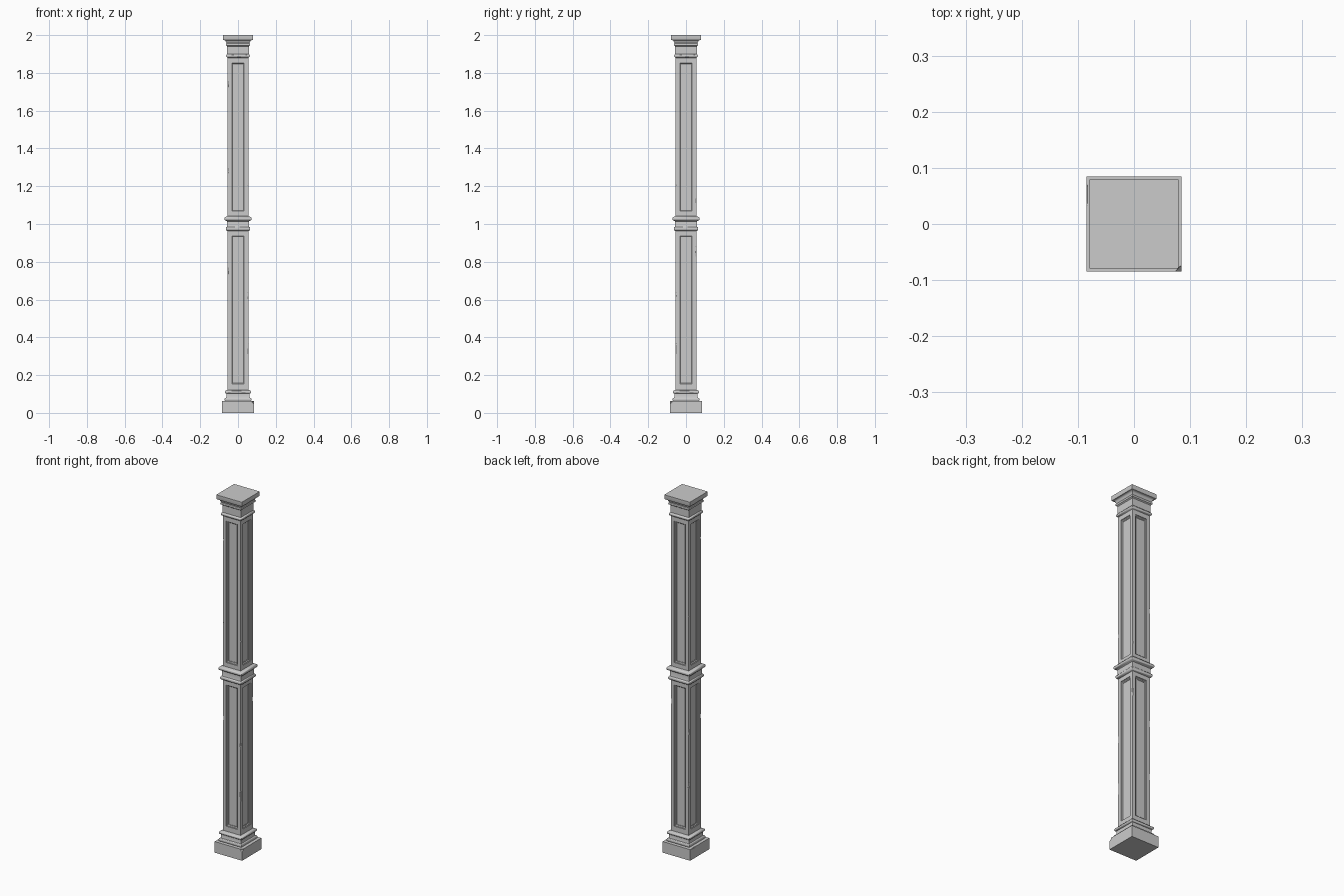
import bpy, bmesh, random
from math import sin, cos, pi, radians
from mathutils import Matrix, Vector

if "Cube" in bpy.data.objects:
    bpy.data.objects.remove(bpy.data.objects["Cube"])

random.seed(4)


def to_object(bm, name):
    bmesh.ops.recalc_face_normals(bm, faces=bm.faces)
    mesh = bpy.data.meshes.new(name)
    bm.to_mesh(mesh)
    bm.free()
    ob = bpy.data.objects.new(name, mesh)
    bpy.context.collection.objects.link(ob)
    return ob


def square_sweep(name, profile):
    """Sweep a (half width, z) profile around a square, capped both ends."""
    bm = bmesh.new()
    rings = [[bm.verts.new((sx * r, sy * r, z))
              for sx, sy in ((-1, -1), (1, -1), (1, 1), (-1, 1))] for r, z in profile]
    for a, b in zip(rings, rings[1:]):
        for i in range(4):
            j = (i + 1) % 4
            bm.faces.new((a[i], a[j], b[j], b[i]))
    bm.faces.new(rings[0][::-1])
    bm.faces.new(rings[-1])
    return to_object(bm, name)


def bead(inner, outer, z0, z1, n=5):
    """Rounded moulding profile bulging from inner to outer."""
    h = (z1 - z0) / 2
    return [(inner + (outer - inner) * cos(t), z0 + h + h * sin(t))
            for t in (-pi / 2 + pi * i / n for i in range(n + 1))]


def cut(target, cutter):
    cutter.hide_render = True
    m = target.modifiers.new("cut", 'BOOLEAN')
    m.operation, m.solver, m.object = 'DIFFERENCE', 'EXACT', cutter
    bpy.context.view_layer.objects.active = target
    bpy.ops.object.modifier_apply(modifier=m.name)
    bpy.data.objects.remove(cutter)


def panel_cutter(name, z0, z1):
    """Stepped, bevelled recess on all four sides."""
    bm = bmesh.new()
    zc, hz = (z0 + z1) / 2, (z1 - z0) / 2
    steps = ((0, -0.065), (0, -0.051), (0.003, -0.051), (0.007, -0.047), (0.010, -0.047), (0.010, -0.045))
    for k in range(4):
        rings = []
        for inset, y in steps:
            w, h = 0.035 - inset, hz - inset
            rings.append([bm.verts.new((sx * w, y, zc + sz * h))
                          for sx, sz in ((-1, -1), (1, -1), (1, 1), (-1, 1))])
        for a, b in zip(rings, rings[1:]):
            for i in range(4):
                j = (i + 1) % 4
                bm.faces.new((a[i], a[j], b[j], b[i]))
        bm.faces.new(rings[0])
        bm.faces.new(rings[-1])
        bmesh.ops.rotate(bm, verts=bm.verts, cent=(0, 0, 0), matrix=Matrix.Rotation(pi / 2, 3, 'Z'))
    return to_object(bm, name)


def chip_cutter(name, chips):
    """Faceted lumps that bite into edges: (position, half size) pairs."""
    bm = bmesh.new()
    for pos, size in chips:
        new = bmesh.ops.create_icosphere(bm, subdivisions=1, radius=1)["verts"]
        for v in new:
            s = random.uniform(0.8, 1.1)
            v.co = Vector(pos) + Vector([c * d * s for c, d in zip(v.co, size)])
    return to_object(bm, name)


# Shaft with recessed panels
S = 0.055
shaft = square_sweep("shaft", [(S, 0.09), (S, 1.93)])
cut(shaft, panel_cutter("lower_panel_cutter", 0.15, 0.94))
cut(shaft, panel_cutter("upper_panel_cutter", 1.065, 1.855))

# Worn nicks along the shaft edges
nicks = {(-1, -1): (1.74, 1.28, 0.75, 0.20), (1, -1): (1.49, 1.2, 0.62, 0.34),
         (1, 1): (1.61, 1.12, 0.85, 0.50), (-1, 1): (1.68, 1.35, 0.70, 0.40)}
chips = []
for (sx, sy), heights in nicks.items():
    for z in heights:
        d = random.uniform(0.058, 0.061)
        chips.append(((sx * d, sy * d, z), (0.010, 0.010, random.uniform(0.03, 0.06))))
cut(shaft, chip_cutter("nick_cutter", chips))

# Plinth with stepped base mouldings
plinth = square_sweep("plinth", [(0.085, 0), (0.085, 0.062)])
cut(plinth, chip_cutter("plinth_chip_cutter", [
    ((0.088, -0.088, 0.066), (0.018, 0.018, 0.022)),
    ((-0.089, 0.055, 0.066), (0.008, 0.035, 0.012))]))
square_sweep("base_moulding", [(0.07, 0.06)] + bead(0.066, 0.071, 0.062, 0.08)
             + [(0.063, 0.08), (0.061, 0.088), (0.061, 0.102)]
             + bead(0.063, 0.070, 0.102, 0.118) + [(0.056, 0.122)])

# Double band at mid height
square_sweep("middle_band", [(0.054, 0.962)] + bead(0.059, 0.065, 0.965, 0.985)
             + [(0.058, 0.988), (0.058, 1.014)]
             + bead(0.064, 0.072, 1.018, 1.038) + [(0.054, 1.042)])

# Neck ring, necking and flared capital
square_sweep("neck_ring", [(0.054, 1.878)] + bead(0.057, 0.063, 1.882, 1.898) + [(0.054, 1.902)])
cove = [(0.064 + 0.014 * (1 - cos(t)), 1.962 + 0.013 * sin(t))
        for t in (pi / 2 * i / 4 for i in range(5))]
square_sweep("capital", [(0.057, 1.90), (0.057, 1.94)] + bead(0.060, 0.065, 1.943, 1.957, 4)
             + cove + [(0.079, 1.977), (0.079, 2.0)])

# Soften the mouldings, keep corners crisp
for ob in bpy.context.scene.objects:
    ob.select_set(ob.name in {"base_moulding", "middle_band", "neck_ring", "capital"})
bpy.context.view_layer.objects.active = bpy.data.objects["capital"]
bpy.ops.object.shade_smooth_by_angle(angle=radians(40))
